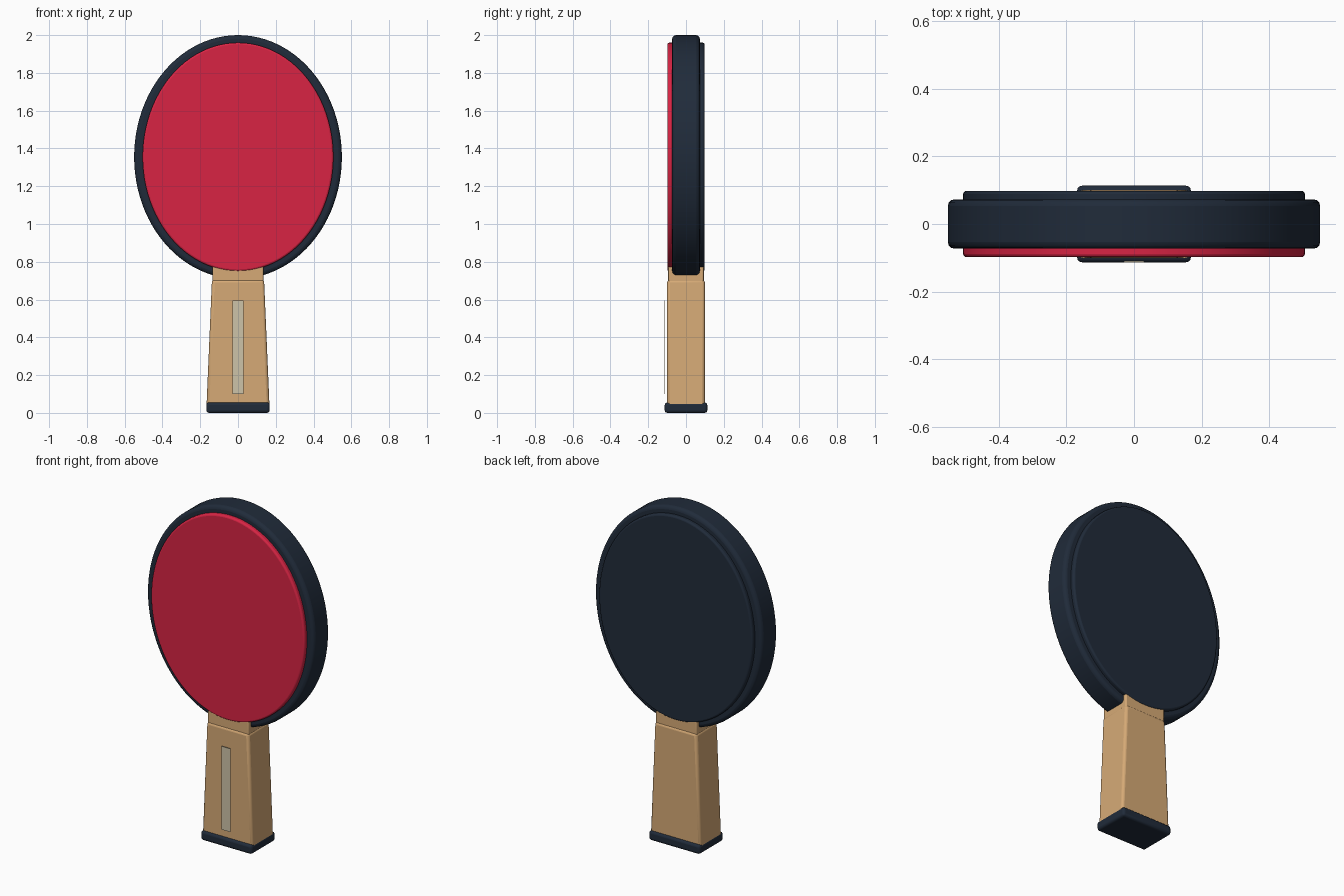
import bpy, bmesh, math
from mathutils import Matrix

cube = bpy.data.objects.get("Cube")
if cube:
    bpy.data.objects.remove(cube, do_unlink=True)


def material(name, srgb):
    color = [(c / 255 / 12.92) if c < 10 else ((c / 255 + 0.055) / 1.055) ** 2.4 for c in srgb]
    mat = bpy.data.materials.new(name)
    mat.use_nodes = True
    mat.diffuse_color = (*color, 1)
    mat.node_tree.nodes["Principled BSDF"].inputs["Base Color"].default_value = (*color, 1)
    return mat


red = material("red rubber", (216, 36, 68))
navy = material("dark navy", (32, 43, 58))
wood = material("light wood", (214, 170, 118))
cream = material("pale inlay", (206, 196, 168))


def finish(name, bm, mat, bevel):
    mesh = bpy.data.meshes.new(name)
    bmesh.ops.recalc_face_normals(bm, faces=bm.faces)
    bm.to_mesh(mesh)
    bm.free()
    mesh.materials.append(mat)
    obj = bpy.data.objects.new(name, mesh)
    bpy.context.collection.objects.link(obj)
    if bevel:
        mod = obj.modifiers.new("soft edges", "BEVEL")
        mod.width, mod.segments = bevel, 3
        mod.limit_method, mod.angle_limit = "ANGLE", math.radians(40)
    bpy.ops.object.select_all(action="DESELECT")
    obj.select_set(True)
    bpy.context.view_layer.objects.active = obj
    bpy.ops.object.shade_smooth_by_angle(angle=math.radians(40))
    return obj


def oval(name, rx, rz, y0, y1, mat, bevel):
    """Elliptical disc facing along y, centred on the blade."""
    bm = bmesh.new()
    bmesh.ops.create_cone(bm, cap_ends=True, segments=96, radius1=1, radius2=1, depth=1)
    bm.transform(Matrix.Translation((0, (y0 + y1) / 2, 1.355))
                 @ Matrix.Diagonal((rx, y1 - y0, rz, 1))
                 @ Matrix.Rotation(math.pi / 2, 4, "X"))
    return finish(name, bm, mat, bevel)


def block(name, half_x, half_y, z0, z1, mat, bevel, y=0, top_x=None):
    """Upright box, optionally with a narrower top."""
    bm = bmesh.new()
    bmesh.ops.create_cube(bm, size=2)
    for v in bm.verts:
        top = v.co.z > 0
        v.co.x *= top_x if top and top_x else half_x
        v.co.y = v.co.y * half_y + y
        v.co.z = z1 if top else z0
    return finish(name, bm, mat, bevel)


# Blade and its two rubber sheets
oval("blade", 0.55, 0.645, -0.073, 0.073, navy, 0.02)
oval("front_rubber", 0.505, 0.605, -0.098, -0.06, red, 0.01)
oval("back_rubber", 0.505, 0.605, 0.06, 0.098, navy, 0.01)

# Neck, flared handle, end cap and front inlay
block("neck", 0.135, 0.094, 0.66, 0.82, wood, 0.008)
block("handle", 0.167, 0.1, 0.03, 0.705, wood, 0.015, top_x=0.138)
block("end_cap", 0.168, 0.113, 0, 0.055, navy, 0.014)
block("inlay", 0.029, 0.002, 0.1, 0.595, cream, 0, y=-0.112)
